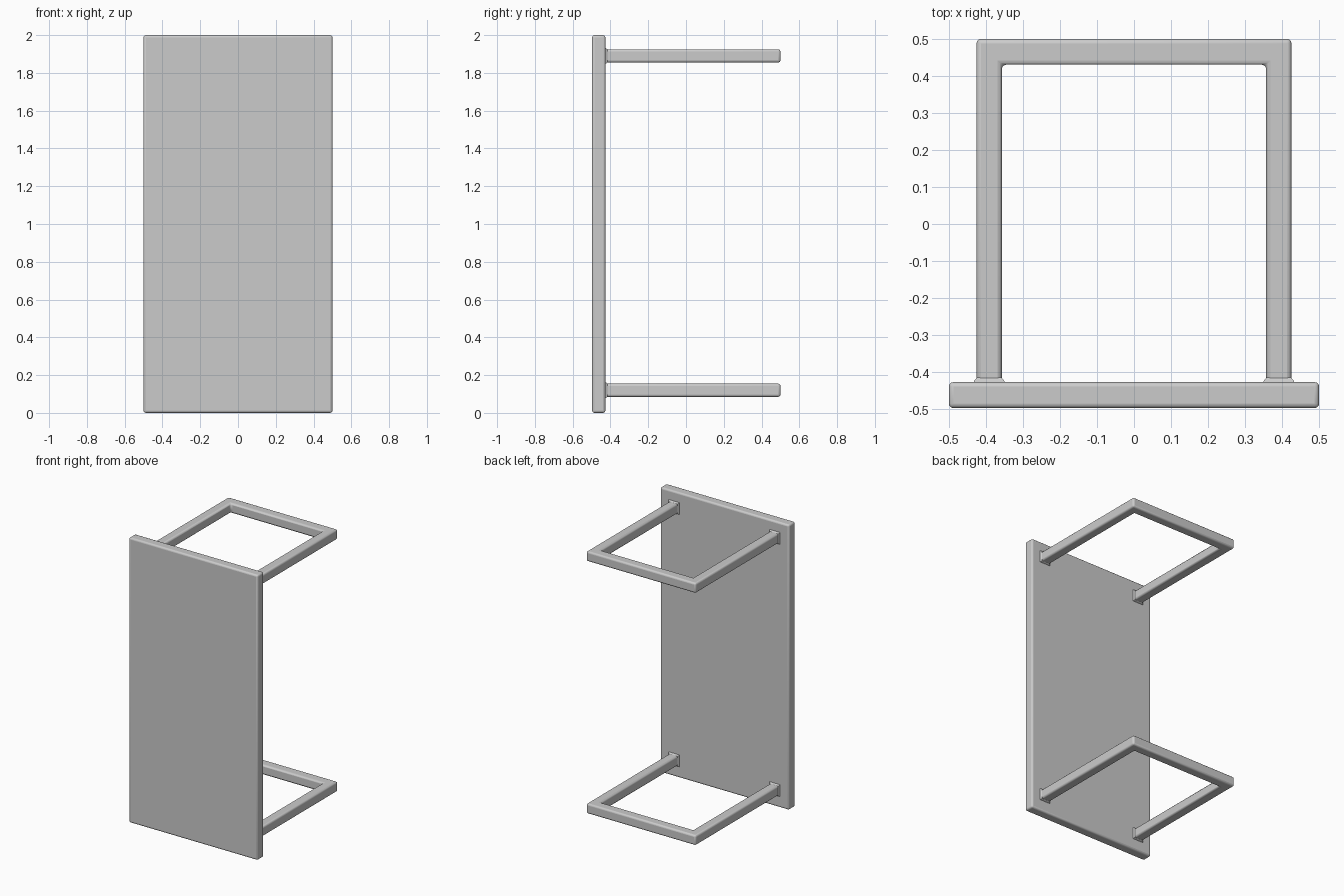
import bpy
import bmesh

if "Cube" in bpy.data.objects:
    bpy.data.objects.remove(bpy.data.objects["Cube"])


def finish(name, bm, bevel):
    """Turn a bmesh into an object with softly rounded edges."""
    bmesh.ops.recalc_face_normals(bm, faces=bm.faces)
    mesh = bpy.data.meshes.new(name)
    bm.to_mesh(mesh)
    bm.free()
    ob = bpy.data.objects.new(name, mesh)
    bpy.context.collection.objects.link(ob)
    if bevel:
        mod = ob.modifiers.new("rounded_edges", "BEVEL")
        mod.width = bevel
        mod.segments = 3
        mod.limit_method = "ANGLE"
    bpy.ops.object.select_all(action="DESELECT")
    bpy.context.view_layer.objects.active = ob
    ob.select_set(True)
    bpy.ops.object.shade_smooth_by_angle()
    return ob


def prism(outline, z0, z1):
    """Extrude an xy outline from z0 to z1."""
    bm = bmesh.new()
    face = bm.faces.new([bm.verts.new((x, y, z0)) for x, y in outline])
    top = bmesh.ops.extrude_face_region(bm, geom=[face])["geom"]
    verts = [v for v in top if isinstance(v, bmesh.types.BMVert)]
    bmesh.ops.translate(bm, verts=verts, vec=(0, 0, z1 - z0))
    return bm


def collar(name, x, z):
    """Short flared foot where a leg meets the table top."""
    bm = bmesh.new()
    rings = []
    for y, r in ((-0.435, 0.043), (-0.424, 0.041), (-0.415, 0.034)):
        rings.append([bm.verts.new((x + a * r, y, z + b * r))
                      for a, b in ((-1, -1), (1, -1), (1, 1), (-1, 1))])
    for lo, hi in zip(rings, rings[1:]):
        for i in range(4):
            j = (i + 1) % 4
            bm.faces.new((lo[i], lo[j], hi[j], hi[i]))
    bm.faces.new(rings[0])
    bm.faces.new(rings[-1])
    return finish(name, bm, 0)


# Table top standing on its short edge
panel = [(-0.5, -0.497), (0.5, -0.497), (0.5, -0.427), (-0.5, -0.427)]
finish("table_top", prism(panel, 0.0, 2.0), 0.012)

# U-shaped leg frames with their collars
OUT, IN = 0.425, 0.357
u_shape = [(-OUT, -0.45), (-OUT, 0.5), (OUT, 0.5), (OUT, -0.45),
           (IN, -0.45), (IN, 0.43), (-IN, 0.43), (-IN, -0.45)]
for label, z in (("lower", 0.12), ("upper", 1.89)):
    finish(label + "_leg_frame", prism(u_shape, z - 0.035, z + 0.035), 0.012)
    for side, sx in (("left", -1), ("right", 1)):
        collar(f"{label}_{side}_collar", sx * (OUT + IN) / 2, z)
